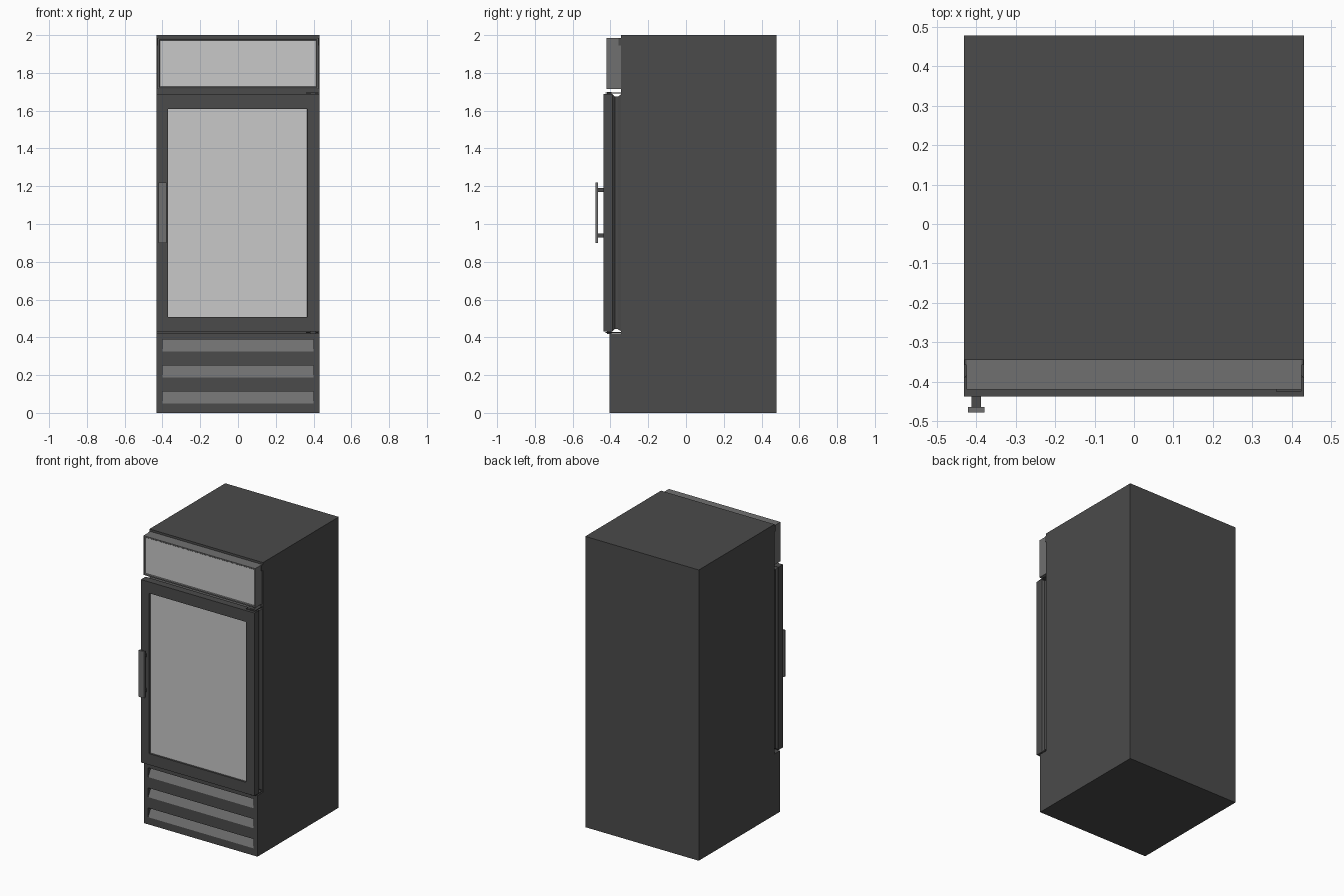
import bpy, bmesh
from mathutils import Vector

if "Cube" in bpy.data.objects:
    bpy.data.objects.remove(bpy.data.objects["Cube"])


def material(name, value):
    m = bpy.data.materials.new(name)
    m.use_nodes = True
    colour = (value, value, value, 1)
    m.diffuse_color = colour
    m.node_tree.nodes["Principled BSDF"].inputs["Base Color"].default_value = colour
    return m


dark = material("charcoal grey", 0.07)
mid = material("medium grey", 0.16)
pale = material("pale glass grey", 0.58)


def finish(name, bm, mats):
    bmesh.ops.recalc_face_normals(bm, faces=bm.faces)
    mesh = bpy.data.meshes.new(name)
    bm.to_mesh(mesh)
    bm.free()
    for m in mats:
        mesh.materials.append(m)
    obj = bpy.data.objects.new(name, mesh)
    bpy.context.collection.objects.link(obj)
    return obj


def box_bm(x, y, z):
    bm = bmesh.new()
    bmesh.ops.create_cube(bm, size=1)
    for v in bm.verts:
        v.co = [r[0] if c < 0 else r[1] for c, r in zip(v.co, (x, y, z))]
    return bm


def box(name, x, y, z, mat):
    return finish(name, box_bm(x, y, z), [mat])


def prism(name, profile, half, mat):
    """Extrude a side (y, z) profile across the width."""
    bm = bmesh.new()
    face = bm.faces.new([bm.verts.new((-half, y, z)) for y, z in profile])
    new = bmesh.ops.extrude_face_region(bm, geom=[face])["geom"]
    bmesh.ops.translate(bm, vec=(2 * half, 0, 0),
                        verts=[g for g in new if isinstance(g, bmesh.types.BMVert)])
    return finish(name, bm, [mat])


def framed_panel(name, x, y, z, open_x, open_z, depth, slope, mats):
    """Box with a recessed, differently coloured pane in its front face."""
    bm = box_bm(x, y, z)
    bm.normal_update()
    pane = min(bm.faces, key=lambda f: f.calc_center_median().y)
    bmesh.ops.inset_individual(bm, faces=[pane], thickness=0.01)
    mid_point = pane.calc_center_median()
    for v in pane.verts:
        v.co.x = open_x[v.co.x > mid_point.x]
        v.co.z = open_z[v.co.z > mid_point.z]
    bmesh.ops.inset_individual(bm, faces=[pane], thickness=slope)
    for v in pane.verts:
        v.co.y += depth
    pane.material_index = 1
    return finish(name, bm, mats)


W = 0.432
BACK, FACE, BASE_FACE = 0.478, -0.345, -0.405

# Cabinet with its stepped-out base
cabinet = prism("cabinet", [(BACK, 0), (BACK, 2), (FACE, 2), (FACE, 0.42),
                            (BASE_FACE, 0.42), (BASE_FACE, 0)], W, dark)
cabinet.data.materials.append(mid)

# Sloped vent slots cut into the base
for bottom in (0.037, 0.175, 0.313):
    top = bottom + 0.076
    cutter = prism("vent_cutter", [(BASE_FACE - 0.02, bottom), (BASE_FACE, bottom),
                                   (BASE_FACE, bottom + 0.012), (BASE_FACE + 0.035, top),
                                   (BASE_FACE - 0.02, top)], 0.4, dark)
    cutter.hide_render = True
    mod = cabinet.modifiers.new("vent", "BOOLEAN")
    mod.operation, mod.solver, mod.object = "DIFFERENCE", "EXACT", cutter
    bpy.context.view_layer.update()
    graph = bpy.context.evaluated_depsgraph_get()
    cabinet.data = bpy.data.meshes.new_from_object(cabinet.evaluated_get(graph))
    cabinet.modifiers.clear()
    bpy.data.objects.remove(cutter)
for p in cabinet.data.polygons:
    p.material_index = int(p.normal.y < -0.2 and p.normal.z > 0.2)

# Lit header box
framed_panel("header_sign", (-0.425, 0.425), (-0.42, FACE), (1.715, 1.985),
             (-0.417, 0.417), (1.723, 1.977), 0.006, 0.006, [mid, pale])
for side in (-1, 1):
    box("sign_bracket", sorted((side * 0.42, side * 0.43)), (-0.358, FACE),
        (1.945, 1.985), dark)

# Door with recessed glass
framed_panel("door", (-W, W), (-0.438, -0.388), (0.43, 1.688),
             (-0.37, 0.367), (0.507, 1.61), 0.012, 0.001, [dark, pale])

# Waisted door gasket
bm = bmesh.new()
rings = []
for y, inset in ((-0.388, 0.003), (-0.376, 0.014), (-0.362, 0.014), (FACE, 0.003)):
    x, low, high = W - inset, 0.43 + inset, 1.688 - inset
    rings.append([bm.verts.new(Vector(c)) for c in
                  ((-x, y, low), (x, y, low), (x, y, high), (-x, y, high))])
for a, b in zip(rings, rings[1:]):
    for i in range(4):
        j = (i + 1) % 4
        bm.faces.new((a[i], a[j], b[j], b[i]))
bm.faces.new(rings[0])
bm.faces.new(rings[-1])
finish("door_gasket", bm, [dark])

# Hinge plates and pins
for name, z in (("upper_hinge", 1.694), ("lower_hinge", 0.425)):
    box(name + "_plate", (0.36, 0.425), (-0.425, FACE), (z - 0.003, z + 0.003), dark)
    box(name + "_pin", (0.385, 0.41), (-0.418, -0.395), (z - 0.008, z + 0.006), dark)

# Pull handle
box("handle_bar", (-0.421, -0.379), (-0.478, -0.465), (0.9, 1.22), mid)
for z in (0.94, 1.18):
    box("handle_post", (-0.412, -0.388), (-0.465, -0.438), (z - 0.011, z + 0.011), dark)
